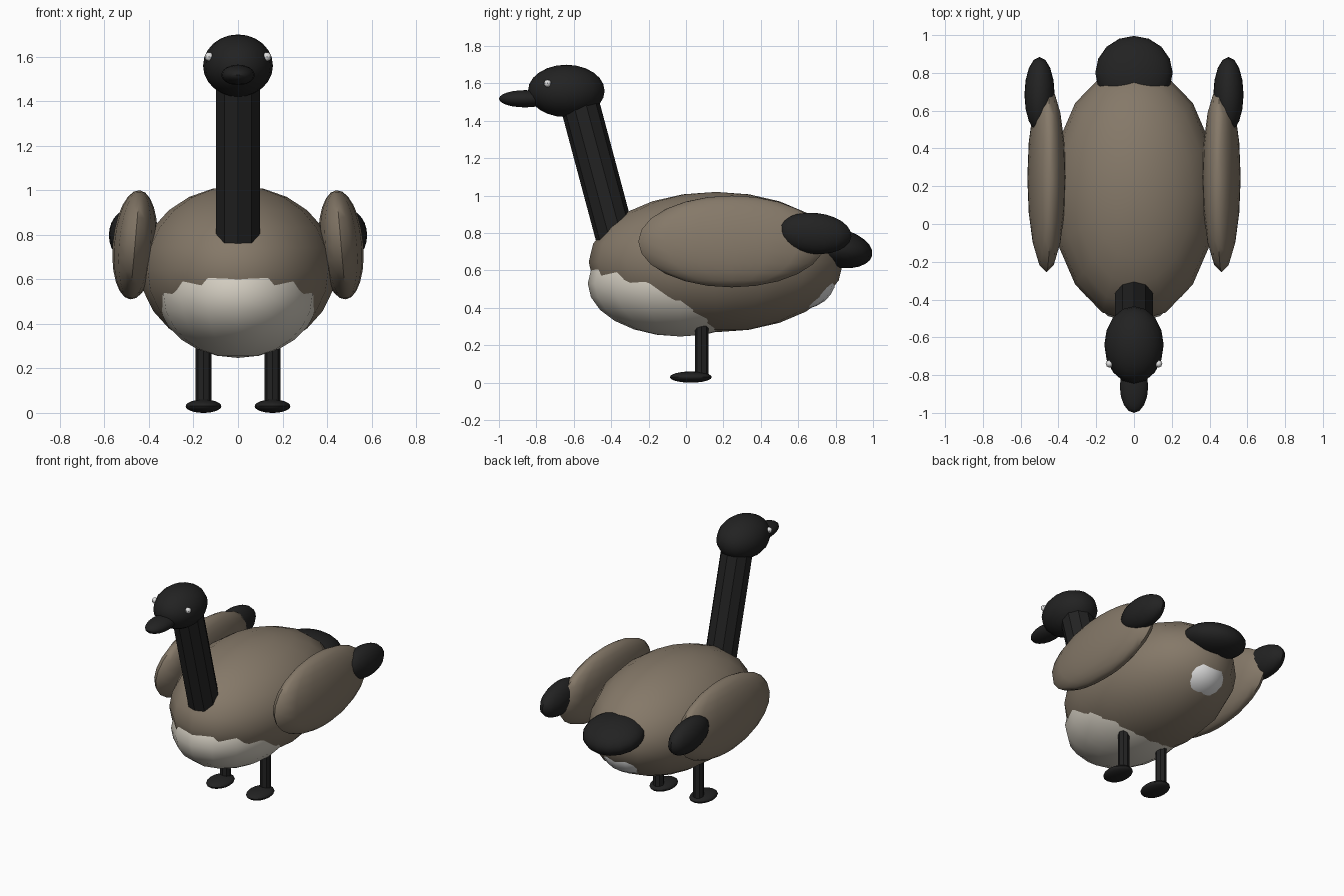
import bpy
from math import radians
from mathutils import Vector

cube = bpy.data.objects.get("Cube")
if cube:
    bpy.data.objects.remove(cube, do_unlink=True)


def material(name, color):
    mat = bpy.data.materials.new(name)
    mat.use_nodes = True
    mat.diffuse_color = (*color, 1)
    bsdf = mat.node_tree.nodes["Principled BSDF"]
    bsdf.inputs["Base Color"].default_value = (*color, 1)
    bsdf.inputs["Roughness"].default_value = 0.8
    return mat


brown = material("brown_feathers", (0.235, 0.19, 0.14))
cream = material("cream_feathers", (0.65, 0.61, 0.53))
white = material("white_feathers", (0.75, 0.75, 0.75))
black = material("black", (0.016, 0.016, 0.016))


def finish(name, mat):
    obj = bpy.context.object
    obj.name = obj.data.name = name
    obj.data.materials.append(mat)
    return obj


def ellipsoid(name, mat, center, radii, rot=(0, 0, 0), segments=16, rings=12):
    """Low-poly sphere stretched to the given radii, rotation in degrees."""
    bpy.ops.mesh.primitive_uv_sphere_add(
        segments=segments, ring_count=rings, radius=1, location=center,
        rotation=[radians(a) for a in rot])
    obj = finish(name, mat)
    obj.scale = radii
    bpy.ops.object.transform_apply(location=False, rotation=False, scale=True)
    bpy.ops.object.shade_smooth_by_angle(angle=radians(40))
    return obj


def tube(name, mat, start, end, radius, sides):
    """Flat-sided cylinder between two points."""
    start, end = Vector(start), Vector(end)
    axis = end - start
    bpy.ops.mesh.primitive_cylinder_add(
        vertices=sides, radius=radius, depth=axis.length,
        location=(start + end) / 2)
    obj = finish(name, mat)
    obj.rotation_euler = Vector((0, 0, 1)).rotation_difference(axis).to_euler()
    return obj


# Body, with the pale chest and rump swelling just through its surface
ellipsoid("body", brown, (0, 0.16, 0.645), (0.44, 0.68, 0.375))
ellipsoid("chest", cream, (0, -0.03, 0.53), (0.362, 0.495, 0.283))
ellipsoid("rump", white, (0, 0.6, 0.55), (0.2, 0.2, 0.16))
ellipsoid("tail", black, (0, 0.8, 0.722), (0.205, 0.2, 0.105), (-12, 0, 0))

# Neck, head and beak
tube("neck", black, (0, -0.357, 0.7), (0, -0.571, 1.5), 0.105, 10)
ellipsoid("head", black, (0, -0.64, 1.56), (0.157, 0.205, 0.14))
ellipsoid("beak", black, (0, -0.86, 1.518), (0.075, 0.14, 0.046))

# Paired parts
for side, s in (("left", 1), ("right", -1)):
    ellipsoid(side + "_eye", white, (s * 0.13, -0.74, 1.6),
              (0.02, 0.02, 0.02), segments=8, rings=6)
    ellipsoid(side + "_wing", brown, (s * 0.463, 0.245, 0.755),
              (0.1, 0.5, 0.246), (0, -s * 5, 0))
    ellipsoid(side + "_wing_tip", black, (s * 0.5, 0.685, 0.798),
              (0.08, 0.2, 0.11), (-5, 0, 0))
    tube(side + "_leg", black, (s * 0.155, 0.083, 0.03),
         (s * 0.155, 0.083, 0.34), 0.036, 8)
    ellipsoid(side + "_foot", black, (s * 0.155, 0.026, 0.03),
              (0.08, 0.112, 0.03))
